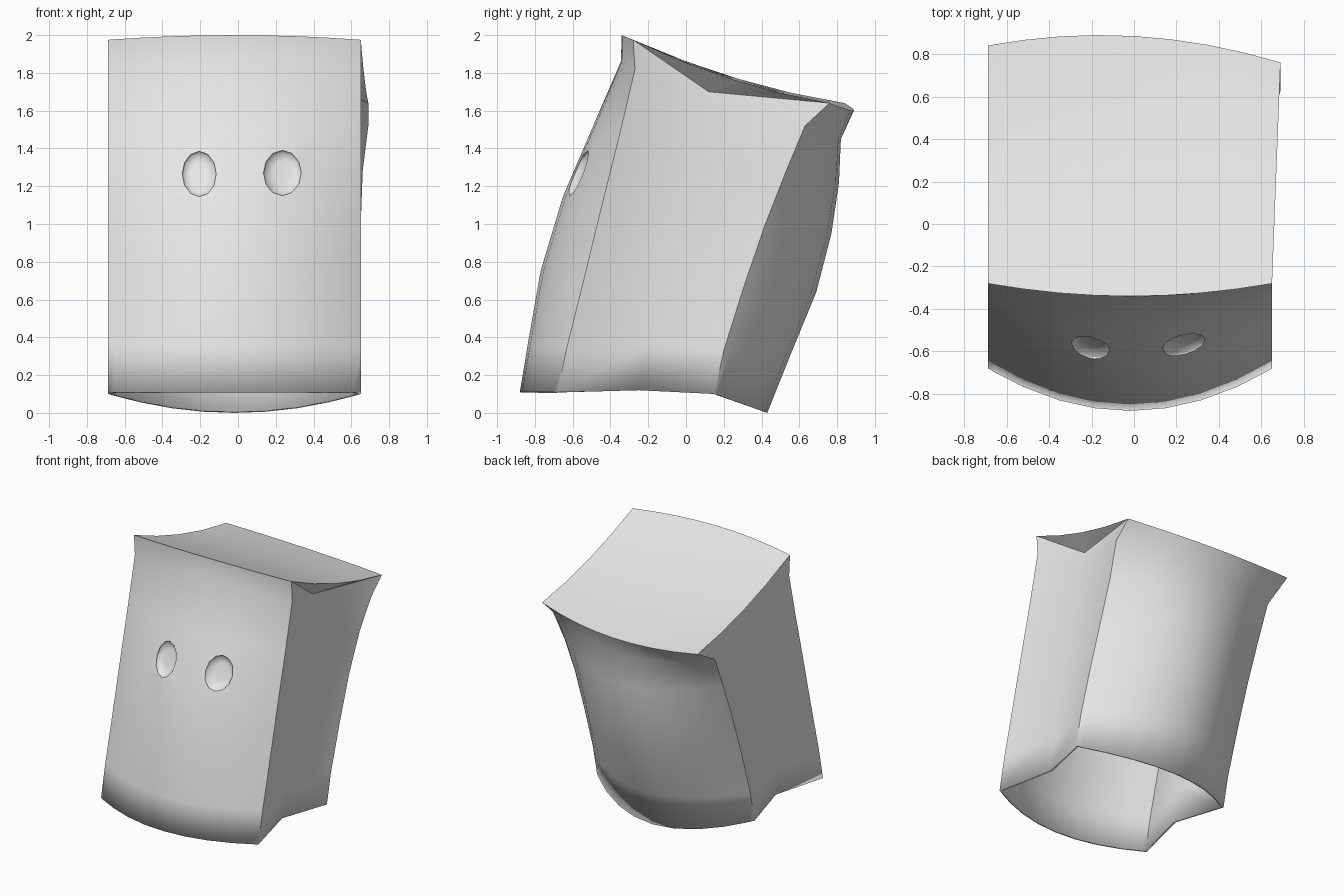
import bpy, bmesh, math
from mathutils import Vector
from mathutils.bvhtree import BVHTree

cube = bpy.data.objects.get("Cube")
if cube:
    bpy.data.objects.remove(cube)

paper = bpy.data.materials.new("light_grey_paper")
paper.use_nodes = True
paper.diffuse_color = (0.8, 0.8, 0.8, 1)
paper.node_tree.nodes["Principled BSDF"].inputs["Base Color"].default_value = (0.8, 0.8, 0.8, 1)


def add_object(name, bm):
    mesh = bpy.data.meshes.new(name)
    bm.to_mesh(mesh)
    mesh.materials.append(paper)
    obj = bpy.data.objects.new(name, mesh)
    bpy.context.collection.objects.link(obj)
    return obj


# Vertical fold lines of the bag as (y, z), from the open rim to the top
FRONT_MID = [(-.88, .11), (-.84, .35), (-.77, .75), (-.65, 1.15), (-.5, 1.5), (-.345, 1.86), (-.34, 2)]
FRONT_EDGE = [(-.68, .11), (-.63, .35), (-.53, .75), (-.44, 1.12), (-.35, 1.48), (-.27, 1.82), (-.28, 1.975)]
CREASE = [(-.25, .12), (-.2, .35), (-.12, .7), (-.04, 1.04), (.035, 1.37), (.09, 1.6), (.12, 1.7)]
BACK_EDGE = [(.15, .1), (.2, .33), (.31, .68), (.42, 1), (.53, 1.28), (.63, 1.52), (.8, 1.64)]
BACK_MID = [(.43, 0), (.55, .3), (.69, .64), (.77, .95), (.81, 1.22), (.82, 1.45), (.885, 1.6)]
BACK_FLARE = [0, 0, 0, 0, .01, .04, .04]
COLUMNS = [-1, -.95, -.75, -.5, -.25, 0, .25, .5, .75, .95, 1]
LEFT, RIGHT, TUCK = .65, -.687, .1


def across(edge, mid, flare=0, skew=0):
    """Curved row of points from the right edge to the left edge."""
    points = []
    for u in COLUMNS:
        x = RIGHT + (LEFT + flare - RIGHT) * (u + 1) / 2
        y, z = Vector(edge).lerp(Vector(mid), 1 - u * u)
        points.append(Vector((x, y - skew * u, z)))
    return points


# Walls: curved front, tucked sides and curved back
bm = bmesh.new()
rings = []
last = len(CREASE) - 1
for i, (y, z) in enumerate(CREASE):
    front = across(FRONT_EDGE[i], FRONT_MID[i])
    back = across(BACK_EDGE[i], BACK_MID[i], BACK_FLARE[i], .04 if i == last else 0)
    ring = front + [Vector((LEFT - TUCK, y, z))] + back[::-1] + [Vector((RIGHT + TUCK, y, z))]
    rings.append([bm.verts.new(p) for p in ring])
for low, high in zip(rings, rings[1:]):
    for k in range(len(low)):
        n = (k + 1) % len(low)
        bm.faces.new((low[k], low[n], high[n], high[k]))

# Slightly sagging top panel
count = len(COLUMNS)
top_ring = rings[-1]
front, back = top_ring[:count], top_ring[count + 1:-1][::-1]
rows = [front]
for w in (.25, .5, .75):
    sag = Vector((0, 0, -.16 * w * (1 - w)))
    rows.append([bm.verts.new(a.co.lerp(b.co, w) + sag) for a, b in zip(front, back)])
rows.append(back)
for a, b in zip(rows, rows[1:]):
    for k in range(count - 1):
        bm.faces.new((a[k], a[k + 1], b[k + 1], b[k]))
    # Folded triangles under the top at each side
    bm.faces.new((a[-1], top_ring[count], b[-1]))
    bm.faces.new((a[0], b[0], top_ring[-1]))
bmesh.ops.recalc_face_normals(bm, faces=bm.faces)
if max(bm.faces, key=lambda f: f.calc_center_median().z).normal.z < 0:
    bmesh.ops.reverse_faces(bm, faces=bm.faces)
surface = BVHTree.FromBMesh(bm)
bag = add_object("paper_bag", bm)
bm.free()

solid = bag.modifiers.new("thickness", 'SOLIDIFY')
solid.thickness = .02
solid.offset = -1


# Eye dents: an oval opening backed by a shallow bowl
def oval(cx, cz, rx, rz, scale=1):
    for k in range(12):
        a = math.tau * k / 12
        yield cx + rx * scale * math.cos(a), cz + rz * scale * math.sin(a)


def surface_y(x, z):
    return surface.ray_cast(Vector((x, -2, z)), Vector((0, 1, 0)))[0].y


cutters = []
for name, eye in (("right_eye", (-.205, 1.265, .09, .12)), ("left_eye", (.235, 1.27, .1, .12))):
    cut = bmesh.new()
    ends = [[cut.verts.new((x, y, z)) for x, z in oval(*eye)] for y in (-1.2, -.3)]
    cut.faces.new(ends[0])
    cut.faces.new(ends[1][::-1])
    for k in range(12):
        n = (k + 1) % 12
        cut.faces.new((ends[0][k], ends[1][k], ends[1][n], ends[0][n]))
    bmesh.ops.recalc_face_normals(cut, faces=cut.faces)
    cutter = add_object(name + "_cutter", cut)
    cut.free()
    cutter.hide_render = True
    cutters.append(cutter)
    hole = bag.modifiers.new(name, 'BOOLEAN')
    hole.operation = 'DIFFERENCE'
    hole.solver = 'EXACT'
    hole.object = cutter

    bowl = bmesh.new()
    loops = []
    for scale, depth in ((1.01, .004), (.9, .028), (.5, .036)):
        loops.append([bowl.verts.new((x, surface_y(x, z) + depth, z)) for x, z in oval(*eye, scale)])
    for a, b in zip(loops, loops[1:]):
        for k in range(12):
            n = (k + 1) % 12
            bowl.faces.new((a[k], a[n], b[n], b[k]))
    bowl.faces.new(loops[-1])
    for f in bowl.faces:
        f.smooth = True
    bowl_obj = add_object(name + "_dent", bowl)
    bowl.free()

# Bake the modifiers, then remove the cutters
bpy.context.view_layer.update()
graph = bpy.context.evaluated_depsgraph_get()
baked = bpy.data.meshes.new_from_object(bag.evaluated_get(graph))
bag.modifiers.clear()
bag.data = baked
baked.name = "paper_bag"
for cutter in cutters:
    bpy.data.objects.remove(cutter)

# Smooth paper with sharp folds; the bottom rim stays soft
bm = bmesh.new()
bm.from_mesh(baked)
for f in bm.faces:
    f.smooth = True
    f.material_index = 0
for e in bm.edges:
    rim = all(v.co.z < .2 for v in e.verts)
    e.smooth = rim or e.calc_face_angle(0) < math.radians(45)
bm.to_mesh(baked)
bm.free()
